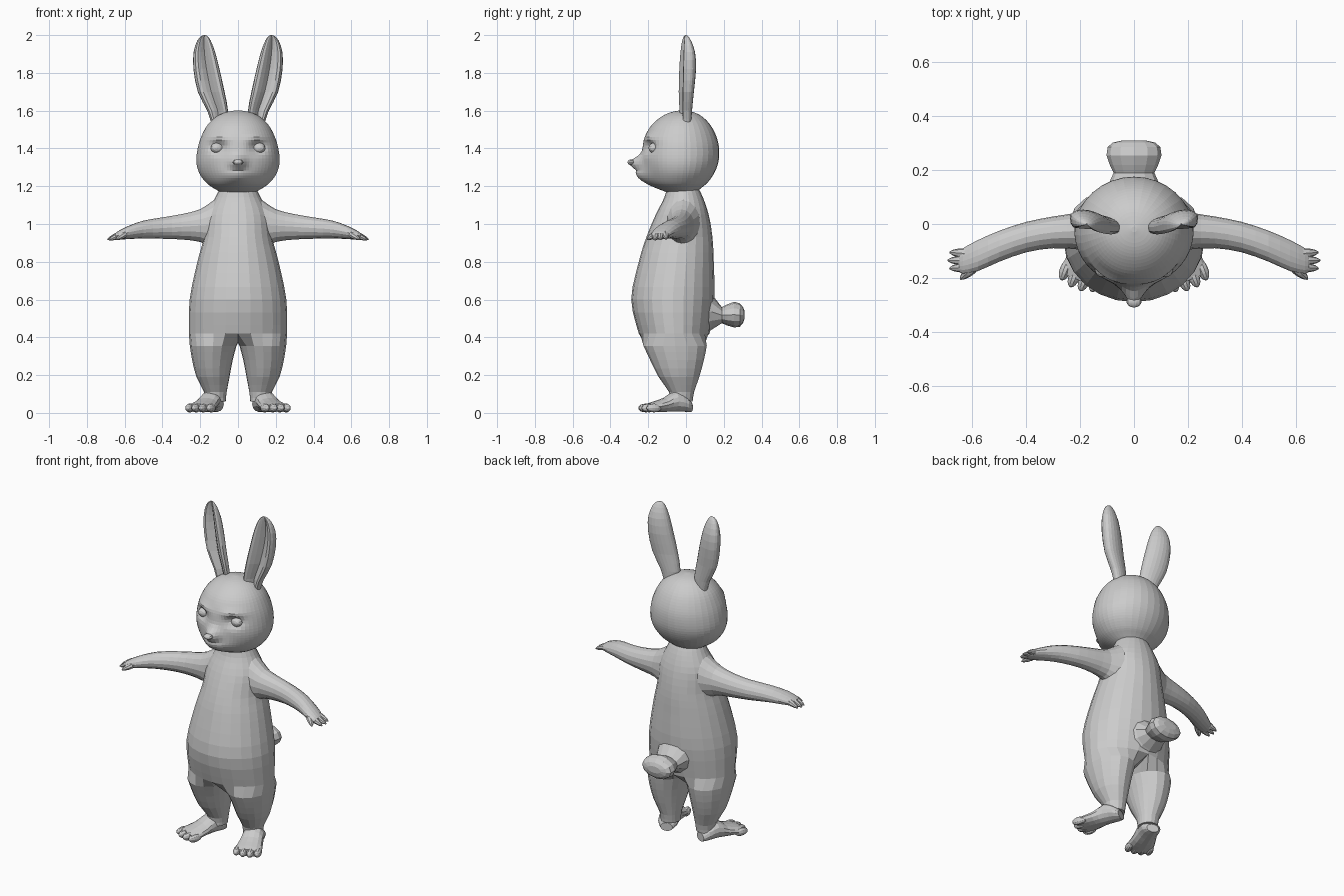
import bpy, bmesh
from math import sin, cos, pi, exp, radians
from mathutils import Vector

if "Cube" in bpy.data.objects:
    bpy.data.objects.remove(bpy.data.objects["Cube"])

grey = bpy.data.materials.new("soft grey")
grey.use_nodes = True
grey.diffuse_color = (0.6, 0.6, 0.6, 1)
grey.node_tree.nodes["Principled BSDF"].inputs["Base Color"].default_value = (0.6, 0.6, 0.6, 1)

X, Y, Z = Vector((1, 0, 0)), Vector((0, 1, 0)), Vector((0, 0, 1))


def resample(rows, steps):
    """Smoothly interpolate stations with a Catmull-Rom curve."""
    out = []
    for i in range(len(rows) - 1):
        p, q = rows[i], rows[i + 1]
        o, r = rows[max(i - 1, 0)], rows[min(i + 2, len(rows) - 1)]
        for k in range(steps):
            t = k / steps
            out.append([b + t * (c - a) / 2 + t * t * (a - 2.5 * b + 2 * c - d / 2)
                        + t ** 3 * (1.5 * (b - c) + (d - a) / 2)
                        for a, b, c, d in zip(o, p, q, r)])
    return out + [list(rows[-1])]


def ring(centre, u, v, n=16):
    return [Vector(centre) + u * cos(2 * pi * k / n) + v * sin(2 * pi * k / n) for k in range(n)]


def skin(bm, rings, closed=True):
    """Bridge successive rings of vertices with quads."""
    for a, b in zip(rings, rings[1:]):
        n = len(a)
        for k in range(n if closed else n - 1):
            j = (k + 1) % n
            bm.faces.new((a[k], a[j], b[j], b[k]))


def add_loft(bm, rings):
    vs = [[bm.verts.new(p) for p in r] for r in rings]
    skin(bm, vs)
    bm.faces.new(vs[0])
    bm.faces.new(vs[-1])


def add_ball(bm, centre, u, v, w, n=10):
    """Ellipsoid with half axes u, v, w."""
    add_loft(bm, [ring(Vector(centre) + w * cos(a), u * sin(a), v * sin(a), n)
                  for a in (pi * (0.04 + 0.92 * k / 8) for k in range(9))])


def finish(bm, name, mirror=False):
    bmesh.ops.recalc_face_normals(bm, faces=bm.faces)
    mesh = bpy.data.meshes.new(name)
    bm.to_mesh(mesh)
    bm.free()
    mesh.materials.append(grey)
    ob = bpy.data.objects.new(name, mesh)
    bpy.context.collection.objects.link(ob)
    if mirror:
        ob.modifiers.new("Mirror", 'MIRROR').merge_threshold = 0.002
    return ob


# Torso and leg: half torso arcs that continue into one closed leg, then mirrored
bm = bmesh.new()
torso = resample([(1.20, .09, -.10, .06), (1.14, .12, -.115, .09), (1.05, .165, -.16, .12),
                  (.93, .18, -.21, .14), (.8, .215, -.25, .147), (.6, .256, -.29, .15),
                  (.42, .26, -.25, .125)], 3)
N, M = 12, 6
arcs = []
for z, rx, front, back in torso:
    cy, ry = (front + back) / 2, (back - front) / 2
    arc = [(rx * cos(a), cy + ry * sin(a)) for a in (-pi / 2 + pi * k / N for k in range(N + 1))]
    arcs.append([bm.verts.new((max(x, 0), y, z)) for x, y in arc])
skin(bm, arcs, closed=False)
front, back = arcs[-1][0].co, arcs[-1][-1].co
crotch = [bm.verts.new(back.lerp(front, k / M) - Z * .05 * sin(pi * k / M)) for k in range(1, M)]
legs = [arcs[-1] + crotch]
angles = [radians(-135 + 270 * k / N) for k in range(N + 1)]
angles += [radians(135 + 90 * k / M) for k in range(1, M)]
leg = resample([(.355, .008, .255, -.225, .11), (.28, .028, .243, -.19, .095),
                (.19, .045, .22, -.145, .07), (.11, .06, .18, -.09, .043),
                (.06, .065, .175, -.085, .035)], 2)
for z, inner, outer, front, back in leg:
    cx, cy, rx, ry = (inner + outer) / 2, (front + back) / 2, (outer - inner) / 2, (back - front) / 2
    legs.append([bm.verts.new((cx + rx * cos(a), cy + ry * sin(a), z)) for a in angles])
skin(bm, legs)
bm.faces.new(legs[-1])
finish(bm, "torso_and_legs", mirror=True)

# Feet: splayed wedge with four toes
bm = bmesh.new()
heel, along = Vector((.115, .025, 0)), Vector((.36, -.93, 0)).normalized()
side = Vector((-along.y, along.x, 0))
foot = resample([(0, .035, .05), (.03, .055, .085), (.09, .06, .11), (.15, .068, .075),
                 (.22, .078, .052), (.25, .07, .042)], 2)
add_loft(bm, [ring(heel + along * d + Z * (h / 2 + .005), side * w, Z * h / 2, 14) for d, w, h in foot])
for k in range(4):
    s = k - 1.5
    tip = heel + along * (.25 - .012 * abs(s)) + side * .04 * s + Z * .026
    add_ball(bm, tip, side * .021, Z * .024, along * .042)
finish(bm, "feet", mirror=True)

# Arms: lofted outwards, curving forwards to flat hands
bm = bmesh.new()
arm = resample([(.06, -.11, .08, .87, 1.16), (.13, -.105, .075, .87, 1.125), (.2, -.095, .045, .905, 1.078),
                (.3, -.09, .028, .918, 1.052), (.4, -.105, .008, .922, 1.035), (.5, -.14, -.025, .924, 1.018),
                (.58, -.175, -.06, .92, .99), (.635, -.185, -.09, .918, .962), (.65, -.175, -.105, .92, .95)], 2)
add_loft(bm, [ring((x, (a + b) / 2, (c + d) / 2), Y * (b - a) / 2, Z * (d - c) / 2, 16)
              for x, a, b, c, d in arm])
# Fingers
for base, tip in (((.60, -.165, .945), (.645, -.205, .918)), ((.62, -.16, .944), (.685, -.165, .916)),
                  ((.62, -.135, .946), (.692, -.135, .918)), ((.62, -.11, .946), (.685, -.105, .922))):
    base, tip = Vector(base), Vector(tip)
    axis = (tip - base).normalized()
    across = axis.cross(Z).normalized()
    up = across.cross(axis)
    add_loft(bm, [ring(base.lerp(tip, t), across * w, up * w * .9, 8)
                  for t, w in ((0, .02), (.4, .018), (.8, .011), (1, .003))])
finish(bm, "arms", mirror=True)

# Head: lofted skull, with muzzle, brows, eye sockets and mouth pushed into the front
bm = bmesh.new()
skull = resample([(1.165, .085, -.09, .05), (1.19, .13, -.15, .08), (1.22, .17, -.19, .115),
                  (1.27, .206, -.215, .15), (1.33, .221, -.23, .172), (1.40, .214, -.23, .175),
                  (1.46, .196, -.218, .162), (1.52, .165, -.185, .132), (1.565, .12, -.135, .09),
                  (1.59, .07, -.085, .045), (1.602, .01, -.03, -.01)], 4)


def bump(x, z, cx, cz, wx, wz):
    return exp(-((x - cx) / wx) ** 2 - ((z - cz) / wz) ** 2)


rings = []
for z, rx, front, back in skull:
    cy, ry, pts = (front + back) / 2, (back - front) / 2, []
    for k in range(48):
        u = 2 * pi * k / 48
        a = u - .5 * sin(u)
        x, y = rx * sin(a), cy - ry * cos(a)
        if cos(a) > 0:
            y -= .05 * bump(x, z, 0, 1.255, .085, .05) + .065 * bump(x, z, 0, 1.325, .04, .035)
            y += .012 * bump(x, z, 0, 1.29, .05, .008)
            y += .035 * bump(abs(x), z, .105, 1.405, .042, .03)
            y -= .012 * bump(abs(x), z, .1, 1.455, .06, .02)
        pts.append(Vector((x, y, z)))
    rings.append(pts)
add_loft(bm, rings)
finish(bm, "head")

# Eyes
bm = bmesh.new()
add_ball(bm, (.103, -.158, 1.402), X * .04, Z * .032, Vector((.012, -.04, 0)), 14)
finish(bm, "eyes", mirror=True)

# Nose tip
bm = bmesh.new()
add_ball(bm, (0, -.288, 1.327), X * .028, Z * .016, Y * .022)
finish(bm, "nose")

# Ears: crescent sections, hollow at the front
bm = bmesh.new()
ear = resample([(1.53, .1, .04, .0, .026), (1.6, .108, .055, .0, .03), (1.7, .142, .071, .003, .036),
                (1.82, .167, .069, .01, .041), (1.91, .178, .057, .01, .036), (1.97, .18, .036, .004, .022),
                (1.994, .178, .017, 0, .01), (2.0, .176, .005, 0, .003)], 2)
rings = []
for z, cx, rx, cy, ry in ear:
    pts = []
    for k in range(20):
        a = 2 * pi * k / 20
        y = ry * sin(a) if sin(a) >= 0 else -ry * (.95 * abs(sin(2 * a)) + .12 * sin(a))
        pts.append(Vector((cx + rx * cos(a), cy + y + .2 * rx * cos(a), z)))
    rings.append(pts)
add_loft(bm, rings)
finish(bm, "ears", mirror=True)

# Tail: short stem and rounded tuft
bm = bmesh.new()
tail = [(.08, .13, .4, .68), (.135, .1, .44, .63), (.19, .076, .475, .56), (.22, .09, .462, .575),
        (.255, .102, .452, .588), (.285, .098, .456, .58), (.302, .08, .475, .56), (.31, .045, .5, .54)]
add_loft(bm, [ring((0, y, (a + b) / 2), X * w, Z * (b - a) / 2, 12) for y, w, a, b in tail])
finish(bm, "tail")
